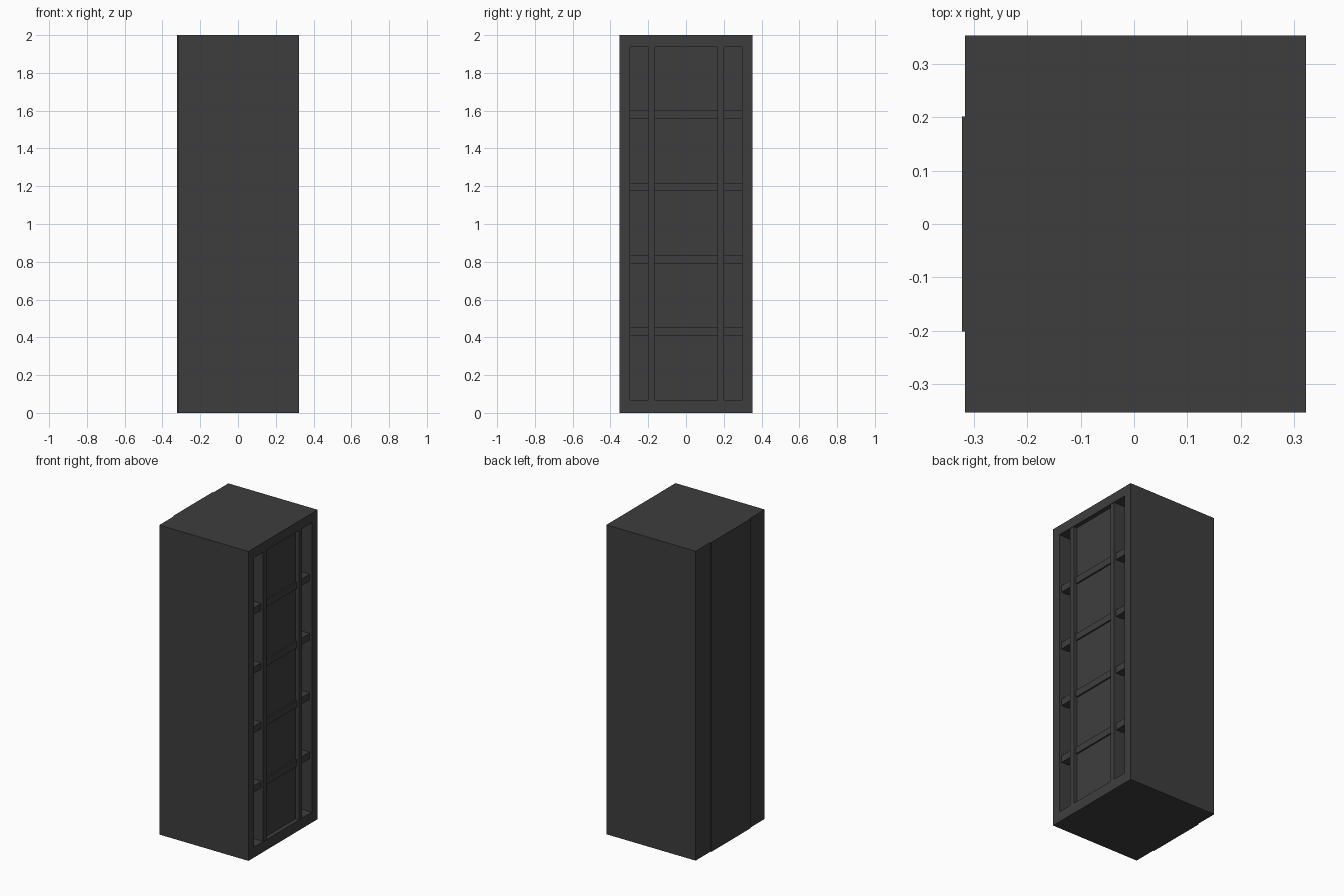
import bpy, bmesh
from mathutils import Vector

if "Cube" in bpy.data.objects:
    bpy.data.objects.remove(bpy.data.objects["Cube"])

mat = bpy.data.materials.new("charcoal")
mat.diffuse_color = (0.048, 0.048, 0.048, 1)
mat.use_nodes = True
mat.node_tree.nodes["Principled BSDF"].inputs["Base Color"].default_value = mat.diffuse_color


def finish(bm, name):
    bmesh.ops.recalc_face_normals(bm, faces=bm.faces)
    me = bpy.data.meshes.new(name)
    bm.to_mesh(me)
    bm.free()
    me.materials.append(mat)
    ob = bpy.data.objects.new(name, me)
    bpy.context.collection.objects.link(ob)
    return ob


def box_bm(lo, hi):
    lo, hi = Vector(lo), Vector(hi)
    bm = bmesh.new()
    bmesh.ops.create_cube(bm, size=1)
    for v in bm.verts:
        v.co = Vector(lo[i] + (v.co[i] + 0.5) * (hi[i] - lo[i]) for i in range(3))
    return bm


def box(name, lo, hi):
    return finish(box_bm(lo, hi), name)


X0, X1 = -0.316, 0.322      # cabinet body
Y = 0.353
OPEN_Y, Z0, Z1 = 0.296, 0.067, 1.938   # opening in the +x side
DEPTH = 0.10

# Cabinet body with a recessed opening on its +x side
bm = box_bm((X0, -Y, 0), (X1, Y, 2))
bm.faces.ensure_lookup_table()
face = max(bm.faces, key=lambda f: f.calc_center_median().x)
bmesh.ops.inset_individual(bm, faces=[face], thickness=0.05)
for v in face.verts:
    v.co.y = OPEN_Y if v.co.y > 0 else -OPEN_Y
    v.co.z = Z1 if v.co.z > 1 else Z0
inner = bmesh.ops.extrude_discrete_faces(bm, faces=[face])["faces"][0]
bmesh.ops.translate(bm, verts=inner.verts, vec=(-DEPTH, 0, 0))
finish(bm, "cabinet_body")

# Raised full-height plate on the -x side
box("rear_plate", (-0.322, -0.201, 0), (X0, 0.201, 2))

# Centre panel, sitting just behind the posts
back = X1 - DEPTH
box("centre_panel", (back, -0.166, Z0), (X1 - 0.027, 0.166, Z1))

# Upright posts either side of the panel
for side, name in ((-1, "front_post"), (1, "rear_post")):
    a, b = sorted((side * 0.166, side * 0.2))
    box(name, (back, a, Z0), (X1 - 0.003, b, Z1))

# Horizontal bars crossing the whole opening
for i in range(4):
    z = 0.43 + i * 0.383
    box(f"cross_bar_{i + 1}", (X1 - 0.07, -OPEN_Y, z - 0.022),
        (X1 - 0.017, OPEN_Y, z + 0.022))
